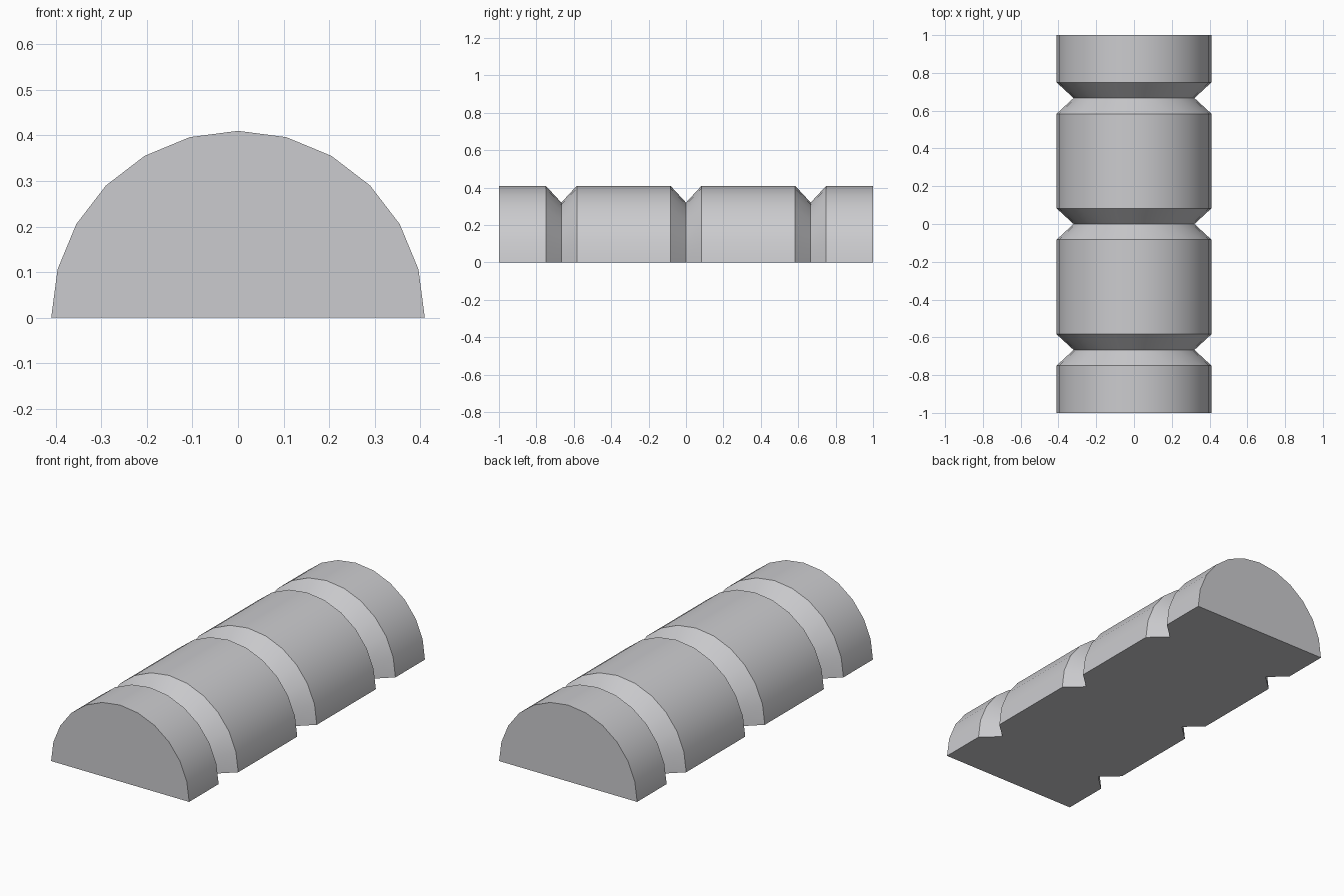
import bpy, bmesh
from math import sin, cos, pi, radians

if "Cube" in bpy.data.objects:
    bpy.data.objects.remove(bpy.data.objects["Cube"], do_unlink=True)

SEGMENTS = 12
RADIUS, GROOVE_RADIUS = 0.41, 0.32
HALF_LENGTH, GROOVE_HALF_WIDTH = 1.0, 0.083
GROOVES = (-2 / 3, 0, 2 / 3)

# Grey material
grey = bpy.data.materials.new("plain grey")
grey.use_nodes = True
colour = (0.6, 0.6, 0.62, 1)
grey.diffuse_color = colour
grey.node_tree.nodes["Principled BSDF"].inputs["Base Color"].default_value = colour

# Lengthwise profile: full radius, pinched at each V groove
profile = [(-HALF_LENGTH, RADIUS)]
for y in GROOVES:
    profile += [(y - GROOVE_HALF_WIDTH, RADIUS), (y, GROOVE_RADIUS),
                (y + GROOVE_HALF_WIDTH, RADIUS)]
profile.append((HALF_LENGTH, RADIUS))

# Half-round arches joined along the profile, with flat ends and underside
bm = bmesh.new()
arches = []
for y, r in profile:
    angles = [pi * i / SEGMENTS for i in range(SEGMENTS + 1)]
    arches.append([bm.verts.new((r * cos(a), y, r * sin(a))) for a in angles])
for a, b in zip(arches, arches[1:]):
    for i in range(SEGMENTS):
        bm.faces.new((a[i], a[i + 1], b[i + 1], b[i]))
    bm.faces.new((a[-1], a[0], b[0], b[-1]))
bm.faces.new(arches[0])
bm.faces.new(arches[-1])
bmesh.ops.recalc_face_normals(bm, faces=bm.faces)

mesh = bpy.data.meshes.new("grooved_half_log")
bm.to_mesh(mesh)
bm.free()
mesh.materials.append(grey)
log = bpy.data.objects.new("grooved_half_log", mesh)
bpy.context.collection.objects.link(log)

# Smooth around the arch, sharp at grooves and ends
bpy.ops.object.select_all(action="DESELECT")
log.select_set(True)
bpy.context.view_layer.objects.active = log
bpy.ops.object.shade_smooth_by_angle(angle=radians(30))
